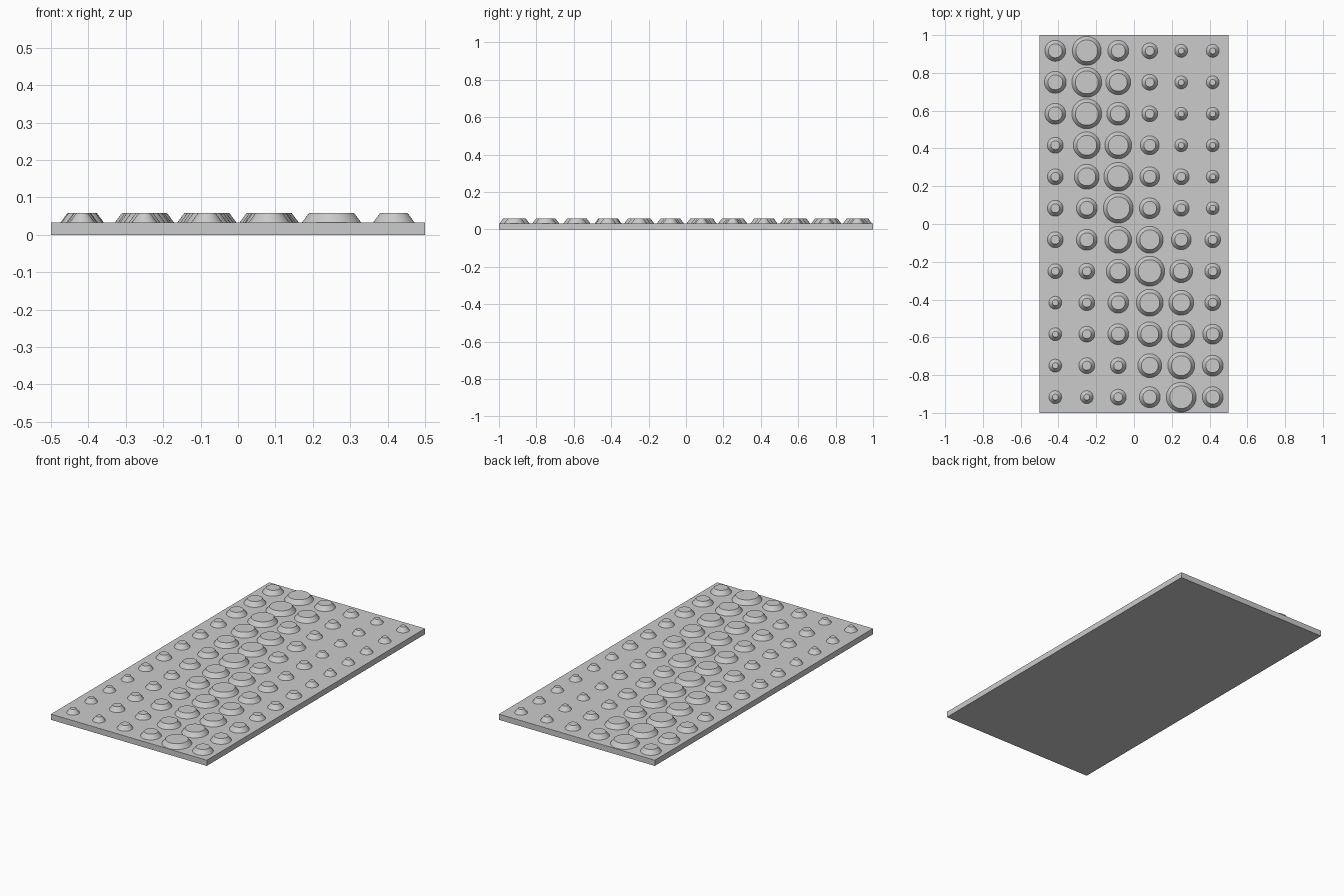
import bpy, bmesh
from mathutils import Matrix

if "Cube" in bpy.data.objects:
    bpy.data.objects.remove(bpy.data.objects["Cube"])

PLATE_TOP, STUD_TOP = 0.033, 0.058
PITCH = 1 / 6
BEVEL = 0.0185      # base radius minus top radius

# stud base radii (in 1/190 units), back row first: a diagonal wave of larger studs
RADII = [
    (10.5, 14.5, 10.5, 8, 6.5, 6.5),
    (11, 15, 12.5, 8, 6.5, 6.5),
    (10.5, 15, 11.5, 8, 6.5, 6.5),
    (8, 13.5, 13.5, 9.5, 6.5, 6.5),
    (8, 12.5, 14.5, 10, 8, 6.5),
    (8, 10.5, 15, 10.5, 8, 6.5),
    (8, 10.5, 13.5, 13.5, 10, 8),
    (7.5, 8, 12, 15, 11.5, 8),
    (6.5, 8, 10.5, 13.5, 12.5, 8),
    (6.5, 8, 10.5, 12.5, 13.5, 10),
    (6.5, 8, 8, 12, 13.5, 10.5),
    (6.5, 6.5, 8, 10.5, 15, 10.5),
]


def add_object(name, bm):
    mesh = bpy.data.meshes.new(name)
    bm.to_mesh(mesh)
    bm.free()
    ob = bpy.data.objects.new(name, mesh)
    bpy.context.collection.objects.link(ob)
    return ob


# flat base plate
bm = bmesh.new()
bmesh.ops.create_cube(bm, size=1, matrix=Matrix.Translation((0, 0, PLATE_TOP / 2))
                      @ Matrix.Diagonal((1, 2, PLATE_TOP, 1)))
add_object("base_plate", bm)

# grid of truncated cone studs
bm = bmesh.new()
height = STUD_TOP - PLATE_TOP
for row, values in enumerate(RADII):
    for col, value in enumerate(values):
        r = value / 190
        pos = ((col - 2.5) * PITCH, (5.5 - row) * PITCH, PLATE_TOP + height / 2)
        bmesh.ops.create_cone(bm, cap_ends=True, segments=48, radius1=r,
                              radius2=r - BEVEL, depth=height,
                              matrix=Matrix.Translation(pos))
studs = add_object("studs", bm)

# smooth cone walls, sharp rims
bpy.context.view_layer.objects.active = studs
studs.select_set(True)
bpy.ops.object.shade_smooth_by_angle()
